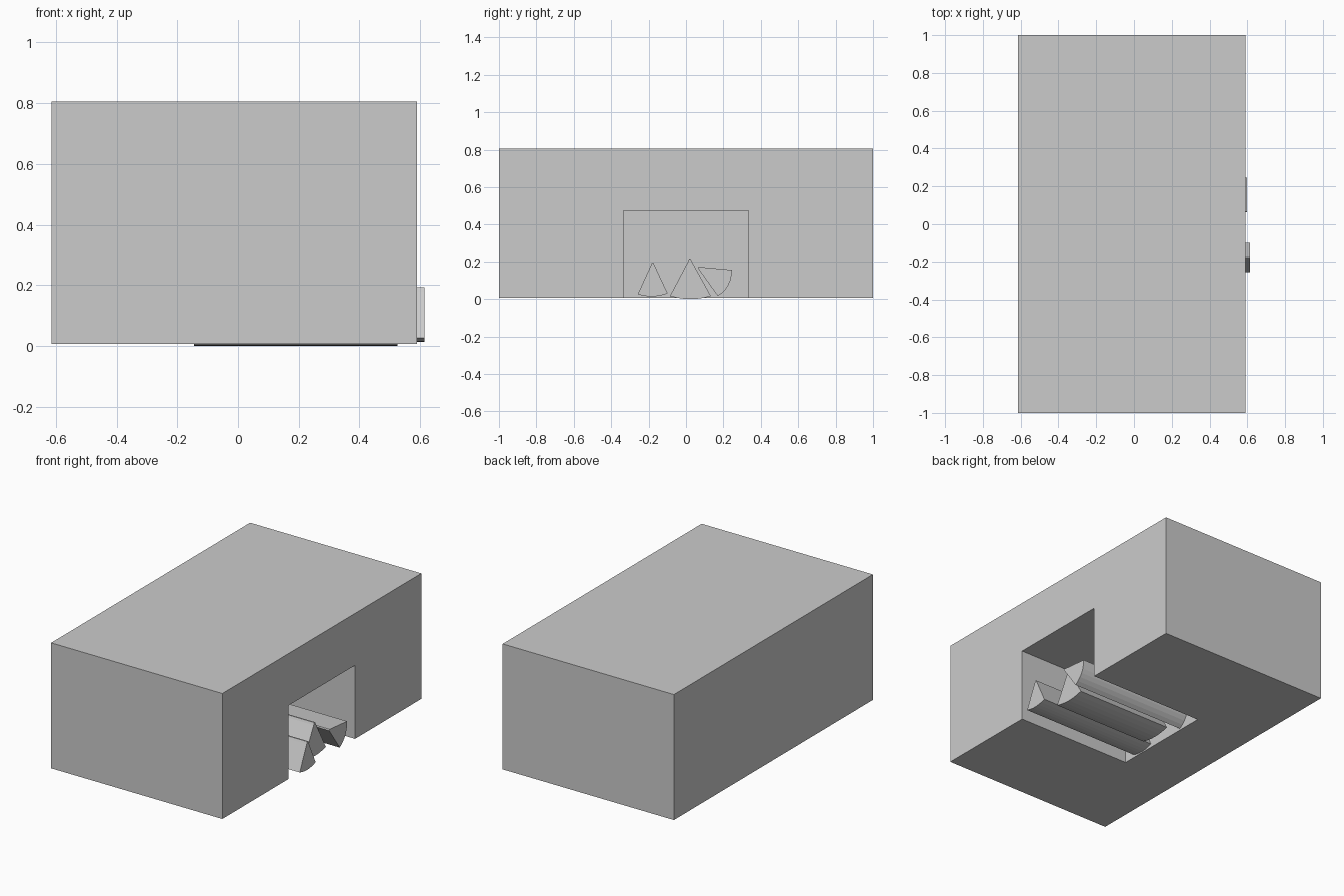
import bpy, bmesh
from mathutils import Vector

if "Cube" in bpy.data.objects:
    bpy.data.objects.remove(bpy.data.objects["Cube"])


def box(name, lo, hi):
    bm = bmesh.new()
    bmesh.ops.create_cube(bm, size=1)
    lo, hi = Vector(lo), Vector(hi)
    for v in bm.verts:
        v.co = (lo + hi) / 2 + v.co * (hi - lo)
    return finish(name, bm)


def finish(name, bm):
    bmesh.ops.recalc_face_normals(bm, faces=bm.faces)
    mesh = bpy.data.meshes.new(name)
    bm.to_mesh(mesh)
    bm.free()
    obj = bpy.data.objects.new(name, mesh)
    bpy.context.collection.objects.link(obj)
    return obj


def split_log(name, apex, a, b, bulge, x0, x1, segments=6):
    """Wedge of wood: blunt apex, two split sides and a curved bark side."""
    apex, a, b = Vector(apex), Vector(a), Vector(b)
    along = (b - a).normalized()
    out = ((a + b) / 2 - apex).normalized()
    outline = [apex + along * 0.010 + out * 0.014, apex + along * 0.004,
               apex - along * 0.004, apex - along * 0.010 + out * 0.014]
    for i in range(segments + 1):
        t = i / segments
        outline.append(a.lerp(b, t) + out * bulge * 4 * t * (1 - t))
    bm = bmesh.new()
    face = bm.faces.new([bm.verts.new((x0, p.x, p.y)) for p in outline])
    ext = bmesh.ops.extrude_face_region(bm, geom=[face])
    for v in ext["geom"]:
        if isinstance(v, bmesh.types.BMVert):
            v.co.x = x1
    return finish(name, bm)


# Solid chimney block with an open firebox cut into its +x side
block = box("fireplace_block", (-0.615, -1, 0.007), (0.59, 1, 0.805))
cutter = box("firebox_cutter", (-0.215, -0.334, -0.2), (0.8, 0.334, 0.475))
cutter.hide_render = True
mod = block.modifiers.new("firebox", "BOOLEAN")
mod.operation = "DIFFERENCE"
mod.solver = "EXACT"
mod.object = cutter
bpy.context.view_layer.objects.active = block
bpy.ops.object.modifier_apply(modifier=mod.name)
bpy.data.objects.remove(cutter)

# Split logs lying in the firebox: apex, two bark corners (y, z), bulge, x range
split_log("left_log", (-0.178, 0.193), (-0.258, 0.026), (-0.098, 0.03), 0.014, -0.214, 0.615)
split_log("middle_log", (0.021, 0.214), (-0.086, 0.016), (0.133, 0.016), 0.016, -0.145, 0.525)
split_log("right_log", (0.065, 0.168), (0.17, 0.016), (0.245, 0.155), 0.022, -0.214, 0.597)
